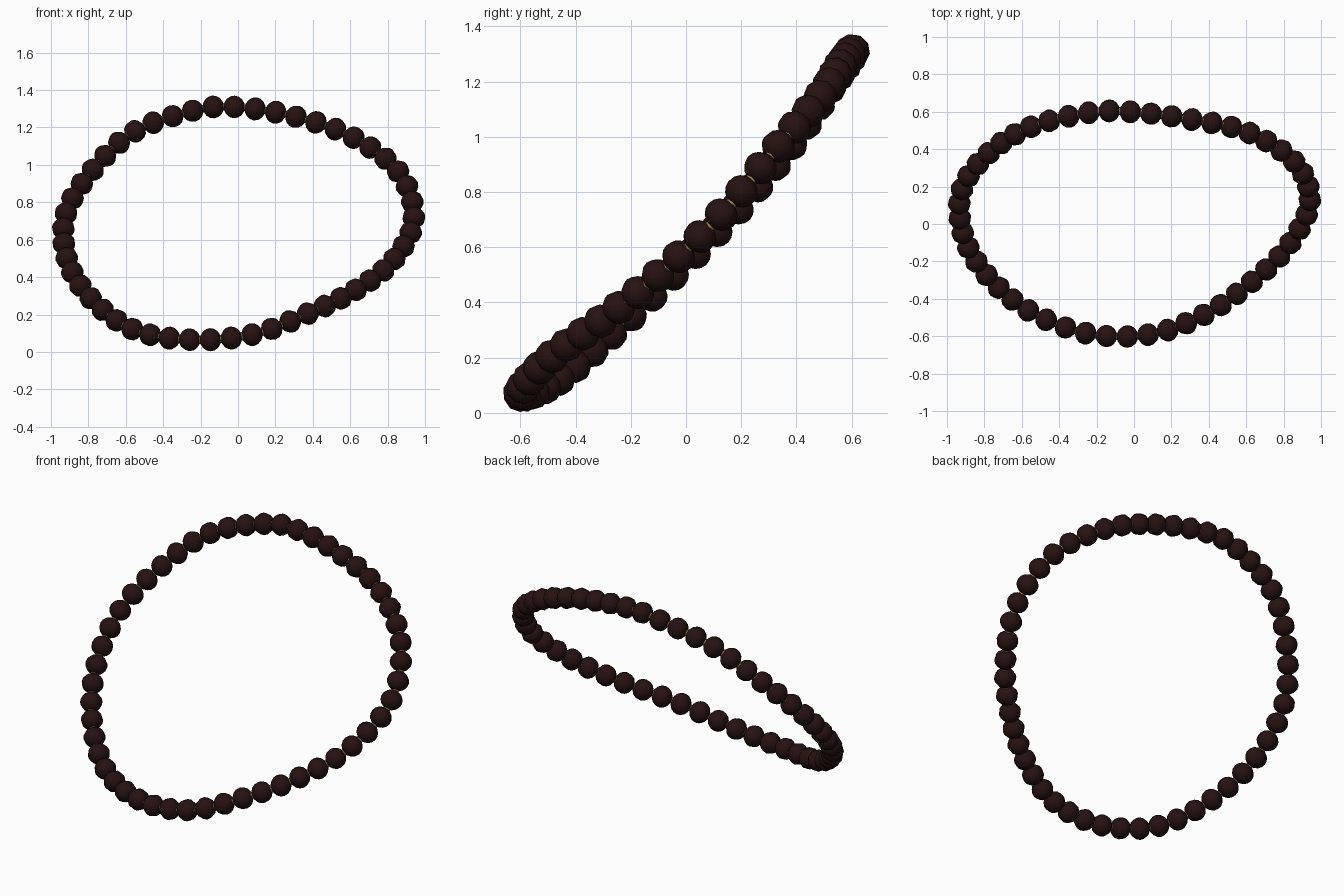
import bpy, bmesh, math, random
from mathutils import Vector, Matrix

if "Cube" in bpy.data.objects:
    bpy.data.objects.remove(bpy.data.objects["Cube"])

random.seed(4)
BEADS, RADIUS, HALF_LENGTH, CORD = 50, 0.062, 0.057, 0.021

# Closed path of the string, a tilted and slightly bent ring
path = [Vector(p) for p in (
    (-.02, .60, 1.31), (.30, .56, 1.26), (.61, .49, 1.15), (.86, .33, .96),
    (.94, .12, .71), (.83, -.11, .49), (.635, -.305, .335), (.385, -.48, .21),
    (.085, -.59, .095), (-.25, -.585, .065), (-.56, -.465, .12), (-.79, -.27, .29),
    (-.915, -.05, .50), (-.92, .185, .74), (-.775, .38, .975), (-.55, .52, 1.18),
    (-.24, .595, 1.29))]


def material(name, rgb):
    m = bpy.data.materials.new(name)
    m.diffuse_color = (*rgb, 1)
    m.use_nodes = True
    m.node_tree.nodes["Principled BSDF"].inputs["Base Color"].default_value = m.diffuse_color
    return m


def smooth_loop(pts, steps=24):
    """Closed Catmull-Rom curve through the points."""
    out, n = [], len(pts)
    for i in range(n):
        a, b, c, d = (pts[(i + k) % n] for k in (-1, 0, 1, 2))
        for s in range(steps):
            t = s / steps
            out.append(0.5 * (2 * b + (c - a) * t + (2 * a - 5 * b + 4 * c - d) * t ** 2
                              + (3 * b - a - 3 * c + d) * t ** 3))
    return out


def even_points(loop, count):
    """Points at equal spacing along the closed loop."""
    closed = loop + [loop[0]]
    seg = [(q - p).length for p, q in zip(closed, closed[1:])]
    step, out, i, start = sum(seg) / count, [], 0, 0.0
    for k in range(count):
        while start + seg[i] < k * step:
            start += seg[i]
            i += 1
        out.append(closed[i].lerp(closed[i + 1], (k * step - start) / seg[i]))
    return out


brown = material("dark brown", (0.020, 0.006, 0.006))
gold = material("gold", (0.35, 0.22, 0.07))
centres = even_points(smooth_loop(path), BEADS)

# Beads: slightly flattened spheres threaded along the string, each twisted at random
bm = bmesh.new()
for i, c in enumerate(centres):
    tangent = centres[(i + 1) % BEADS] - centres[i - 1]
    m = (Matrix.Translation(c) @ tangent.to_track_quat('Z', 'Y').to_matrix().to_4x4()
         @ Matrix.Rotation(random.uniform(0, math.tau), 4, 'Z')
         @ Matrix.Diagonal((RADIUS, RADIUS, HALF_LENGTH, 1)))
    bmesh.ops.create_uvsphere(bm, u_segments=10, v_segments=8, radius=1, matrix=m)
for f in bm.faces:
    f.smooth = True
mesh = bpy.data.meshes.new("beads")
bm.to_mesh(mesh)
bm.free()
mesh.materials.append(brown)
bpy.context.collection.objects.link(bpy.data.objects.new("beads", mesh))

# Cord running through the beads
curve = bpy.data.curves.new("cord", 'CURVE')
curve.dimensions = '3D'
curve.bevel_depth = CORD
curve.bevel_resolution = 1
spline = curve.splines.new('POLY')
cord_points = even_points(smooth_loop(path), BEADS * 2)
spline.points.add(len(cord_points) - 1)
for p, c in zip(spline.points, cord_points):
    p.co = (*c, 1)
spline.use_cyclic_u = True
curve.materials.append(gold)
bpy.context.collection.objects.link(bpy.data.objects.new("cord", curve))
